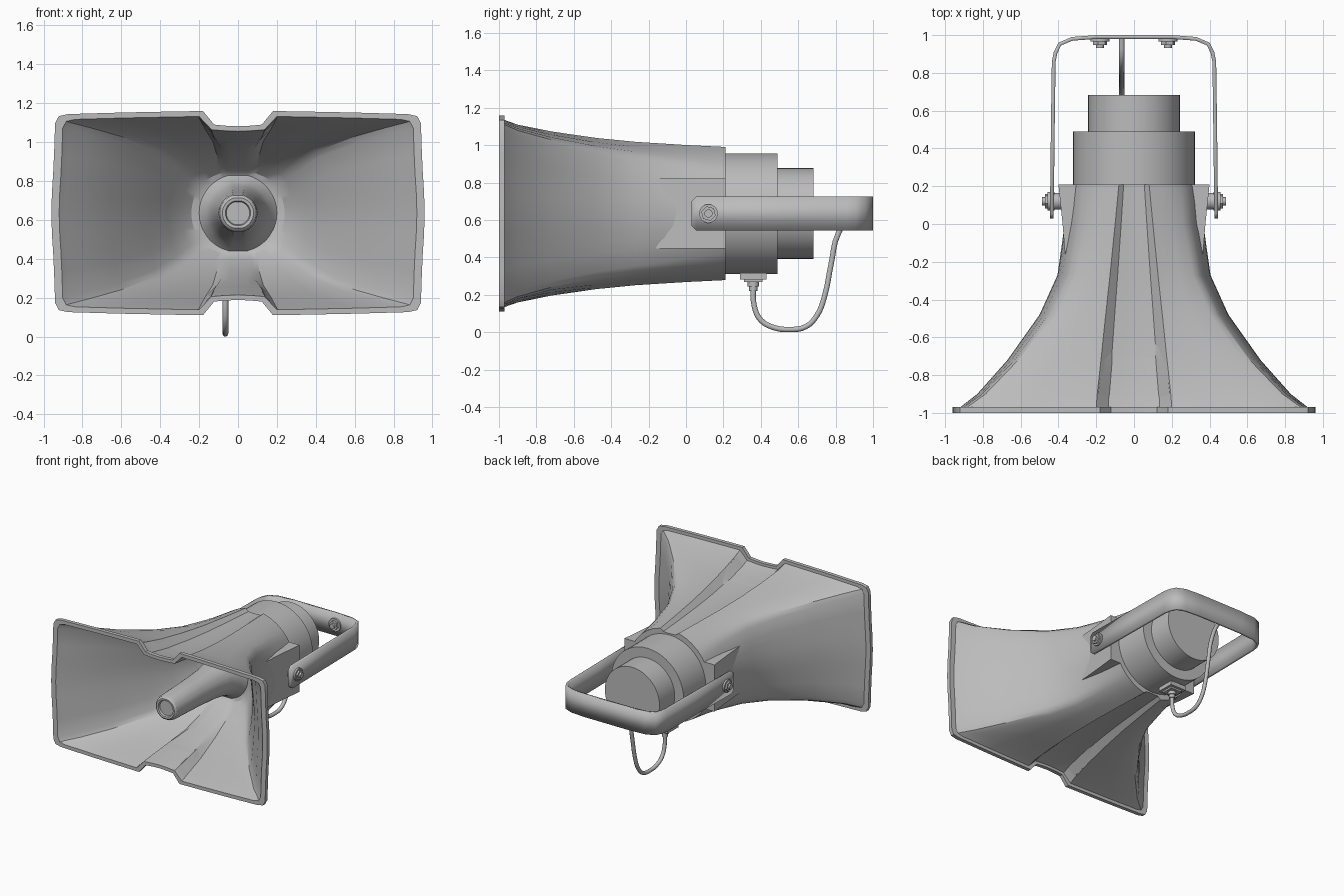
import bpy, bmesh, math
from mathutils import Vector

cube = bpy.data.objects.get("Cube")
if cube:
    bpy.data.objects.remove(cube, do_unlink=True)

CZ = 0.635  # height of the horn axis

grey = bpy.data.materials.new("light_grey")
grey.use_nodes = True
COLOR = (0.5, 0.5, 0.5, 1)
grey.diffuse_color = COLOR
grey.node_tree.nodes["Principled BSDF"].inputs["Base Color"].default_value = COLOR


def finish(name, bm, angle=30):
    bmesh.ops.recalc_face_normals(bm, faces=bm.faces)
    mesh = bpy.data.meshes.new(name)
    bm.to_mesh(mesh)
    bm.free()
    obj = bpy.data.objects.new(name, mesh)
    bpy.context.collection.objects.link(obj)
    mesh.materials.append(grey)
    bpy.ops.object.select_all(action='DESELECT')
    obj.select_set(True)
    bpy.context.view_layer.objects.active = obj
    bpy.ops.object.shade_smooth_by_angle(angle=math.radians(angle))
    return obj


def loft(bm, rings):
    """Bridge closed rings of equal length and cap both ends."""
    loops = [[bm.verts.new(p) for p in ring] for ring in rings]
    n = len(loops[0])
    for a, b in zip(loops, loops[1:]):
        for i in range(n):
            j = (i + 1) % n
            bm.faces.new((a[i], a[j], b[j], b[i]))
    bm.faces.new(loops[0])
    bm.faces.new(loops[-1])


def stack(name, start, axis, steps):
    """Coaxial discs given as (length, radius, sides)."""
    bm = bmesh.new()
    axis = Vector(axis).normalized()
    u = axis.orthogonal().normalized()
    v = axis.cross(u)
    pos = Vector(start)
    for length, r, n in steps:
        angles = [2 * math.pi * i / n for i in range(n)]
        ring = [u * r * math.cos(a) + v * r * math.sin(a) for a in angles]
        loft(bm, [[pos + p for p in ring], [pos + axis * length + p for p in ring]])
        pos = pos + axis * length
    return finish(name, bm)


def box(name, center, size):
    bm = bmesh.new()
    bmesh.ops.create_cube(bm, size=1)
    for v in bm.verts:
        v.co = Vector(c + s * k for c, s, k in zip(center, size, v.co))
    return finish(name, bm)


# Quarter of the mouth outline beyond the groove: unit x, unit z, matching round angle
QUARTER = [(.36, .995, 24), (.63, .985, 33), (.91, .97, 42), (.96, .95, 48),
           (.98, .88, 54), (.985, .6, 66), (.99, .4, 72), (.997, .2, 80), (1, 0, 90)]


def section(y, w, h, square, groove, depth):
    """Ring blended between rounded rectangle and ellipse, grooved top and bottom."""
    top = h * (square + (1 - square) * math.sqrt(1 - (groove / w) ** 2))
    quarter = [(0, top - depth * 1.12), (groove * .35, top - depth * 1.08),
               (groove * .68, top - depth), (groove, top)]
    for ux, uz, deg in QUARTER:
        a = math.radians(deg)
        quarter.append((w * (square * ux + (1 - square) * math.sin(a)),
                        h * (square * uz + (1 - square) * math.cos(a))))
    half = quarter + [(x, -z) for x, z in quarter[-2::-1]]
    full = half + [(-x, z) for x, z in half[-2:0:-1]]
    return [(x, y, CZ + z) for x, z in full]


# Horn: central tube tip, tube, floor, inner flare, rim, outer flare, throat
tube = [(-.905, .06), (-.92, .065), (-.922, .08), (-.91, .093), (-.88, .1), (-.6, .11),
        (-.4, .122), (-.28, .14), (-.2, .165), (-.16, .2)]
rings = [section(y, r, r, 0, r * .25, 0) for y, r in tube]
rings += [section(*p) for p in [
    (-.17, .24, .22, .1, .08, 0), (-.22, .29, .255, .25, .1, .004),
    (-.32, .36, .31, .45, .11, .015), (-.48, .465, .375, .65, .13, .03),
    (-.72, .65, .435, .85, .17, .05), (-.9, .81, .472, .95, .19, .06),
    (-.97, .89, .488, 1, .2, .065), (-1, .92, .497, 1, .2, .068),
    (-1, .96, .525, 1, .18, .07), (-.97, .96, .525, 1, .18, .07),
    (-.97, .92, .5, 1, .2, .066), (-.9, .83, .476, .94, .195, .063),
    (-.72, .67, .442, .79, .175, .056), (-.48, .5, .412, .58, .15, .046),
    (-.27, .405, .395, .41, .127, .037), (0, .367, .378, .18, .1, .028),
    (.21, .36, .365, 0, .08, .02)]]
bm = bmesh.new()
loft(bm, rings)
finish("horn", bm, 28)

# Driver housing
stack("driver_housing", (0, .2, CZ), (0, 1, 0), [(.29, .322, 48)])
stack("driver_cap", (0, .48, CZ), (0, 1, 0), [(.203, .243, 48)])

# Tapered side bosses with mounting bolts
for side, label in ((1, "left"), (-1, "right")):
    bm = bmesh.new()
    loft(bm, [[(side * x, y, CZ + z) for x, y in
               ((.28, .21), (.4, .21), (.378, 0), (.365, -.16), (.28, -.16))]
              for z in (-.1875, .1875)])
    finish(label + "_boss", bm)
    stack(label + "_pivot_bolt", (side * .385, .12, CZ), (side, 0, 0),
          [(.035, .045, 20), (.038, .05, 20), (.014, .04, 6), (.014, .022, 16)])
    stack(label + "_back_bolt", (side * .18, .985, CZ), (0, -1, 0),
          [(.02, .052, 20), (.017, .038, 6), (.016, .02, 16)])

# Bent strap bracket: x, y, half height
path = [(.445, .03, .065), (.445, .055, .09), (.44, .5, .09), (.435, .86, .09),
        (.425, .91, .09), (.4, .96, .09), (.33, .99, .09), (.2, 1, .09)]
path += [(-x, y, h) for x, y, h in reversed(path)]
bm = bmesh.new()
pairs = [[bm.verts.new((x, y, CZ + s * h)) for s in (-1, 1)] for x, y, h in path]
for a, b in zip(pairs, pairs[1:]):
    bm.faces.new((a[0], b[0], b[1], a[1]))
strap = finish("bracket", bm)
strap.data.flip_normals()
if strap.data.polygons[len(path) // 2 - 1].normal.y < 0:
    strap.data.flip_normals()
solid = strap.modifiers.new("thickness", 'SOLIDIFY')
solid.thickness = .02
solid.offset = -1

# Cable gland under the housing
CX = -.065
box("gland_plate", (CX, .36, .3), (.14, .14, .035))
box("gland_step", (CX, .36, .277), (.1, .1, .016))
stack("gland_nut", (CX, .36, .275), (0, 0, -1), [(.03, .03, 16), (.025, .022, 16)])

# Hanging cable
points = [(.36, .26), (.365, .14), (.4, .065), (.465, .027), (.55, .015), (.64, .03),
          (.7, .09), (.74, .19), (.775, .36), (.815, .53), (.88, .615), (.985, .64)]
curve = bpy.data.curves.new("cable", 'CURVE')
curve.dimensions = '3D'
curve.bevel_depth = .015
curve.bevel_resolution = 3
curve.resolution_u = 4
curve.use_fill_caps = True
spline = curve.splines.new('BEZIER')
spline.bezier_points.add(len(points) - 1)
for knot, (y, z) in zip(spline.bezier_points, points):
    knot.co = (CX, y, z)
    knot.handle_left_type = knot.handle_right_type = 'AUTO'
curve.materials.append(grey)
bpy.context.collection.objects.link(bpy.data.objects.new("cable", curve))
